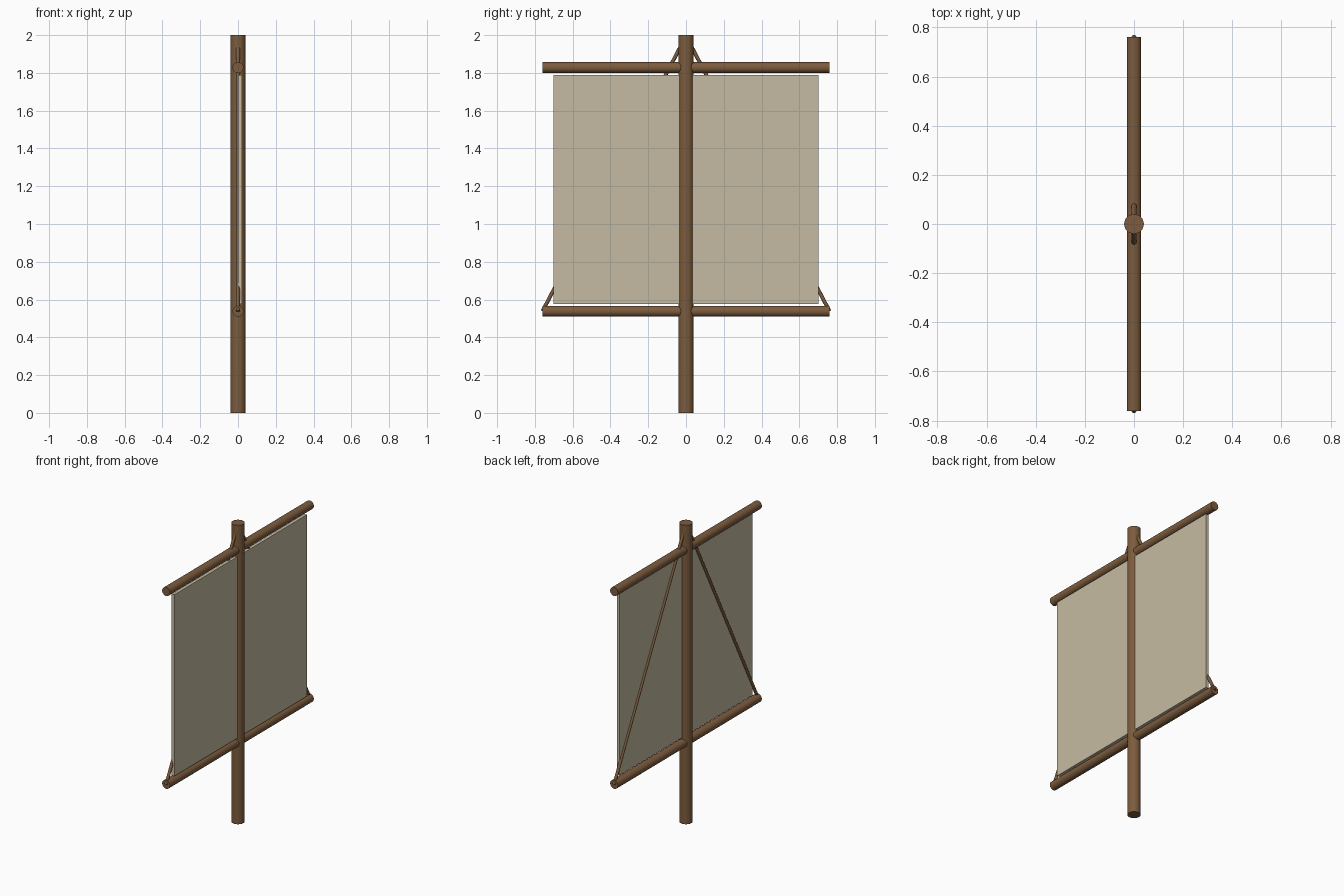
import bpy
from mathutils import Vector

if "Cube" in bpy.data.objects:
    bpy.data.objects.remove(bpy.data.objects["Cube"], do_unlink=True)


def make_material(name, colour):
    mat = bpy.data.materials.new(name)
    mat.use_nodes = True
    mat.diffuse_color = colour
    mat.node_tree.nodes["Principled BSDF"].inputs["Base Color"].default_value = colour
    return mat


wood = make_material("brown_wood", (0.205, 0.107, 0.047, 1))
canvas = make_material("beige_canvas", (0.56, 0.50, 0.36, 1))


def rod(name, start, end, radius, sides):
    """Round bar between two points."""
    start, end = Vector(start), Vector(end)
    axis = end - start
    bpy.ops.mesh.primitive_cylinder_add(
        vertices=sides, radius=radius, depth=axis.length,
        location=(start + end) / 2,
        rotation=axis.to_track_quat("Z", "Y").to_euler())
    obj = bpy.context.object
    obj.name = name
    obj.data.materials.append(wood)
    bpy.ops.object.shade_smooth_by_angle()
    return obj


# Upright mast
rod("mast", (0, 0, 0), (0, 0, 2), 0.04, 32)

# Horizontal yards through the mast
half_yard = 0.76
upper_z, lower_z = 1.828, 0.538
for name, z in (("upper_yard", upper_z), ("lower_yard", lower_z)):
    rod(name, (0, -half_yard, z), (0, half_yard, z), 0.029, 32)

# Stays from the mast head to the ends of the lower yard
for name, side in (("front_stay", -1), ("back_stay", 1)):
    rod(name, (0, 0, 1.995), (0, side * half_yard, lower_z), 0.01, 16)

# Flat sail hung between the yards
bpy.ops.mesh.primitive_cube_add(size=1, location=(0.01, 0, 1.183))
sail = bpy.context.object
sail.name = "sail"
sail.scale = (0.02, 1.402, 1.214)
bpy.ops.object.transform_apply(location=False, rotation=False, scale=True)
sail.data.materials.append(canvas)
